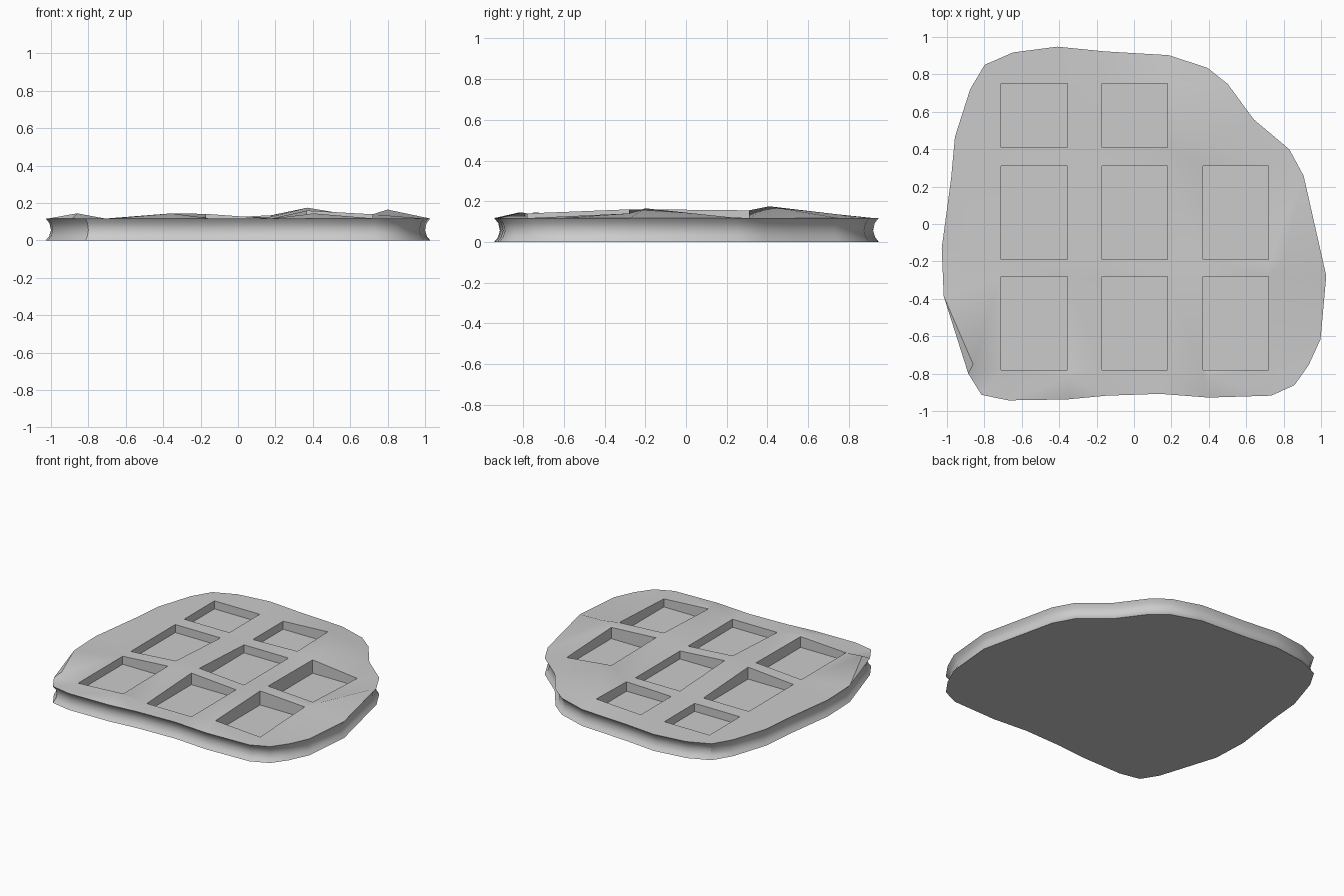
import bpy, bmesh
from mathutils import Vector
from mathutils.geometry import delaunay_2d_cdt

if "Cube" in bpy.data.objects:
    bpy.data.objects.remove(bpy.data.objects["Cube"])

# Irregular outline at the widest level, counter-clockwise
OUTLINE = [Vector(p) for p in [
    (1, -.28), (.97, -.61), (.91, -.74), (.84, -.84), (.73, -.89), (.40, -.90),
    (.14, -.88), (-.15, -.89), (-.36, -.91), (-.67, -.915), (-.80, -.89),
    (-.86, -.79), (-.99, -.38), (-1, -.13), (-.95, .24), (-.93, .46),
    (-.85, .71), (-.78, .83), (-.64, .89), (-.41, .92), (-.16, .895),
    (.18, .875), (.38, .81), (.48, .73), (.62, .54), (.81, .38), (.88, .25)]][::-1]
X_SPANS = [(-.71, -.355), (-.17, .18), (.37, .72)]
Y_SPANS = [(-.78, -.28), (-.19, .31), (.41, .75)]
FLOOR, TOP = .06, .117
# Raised spots of the uneven crust: x, y, z
BUMPS = [(.37, .41, .175), (.37, -.28, .16), (.37, -.19, .16), (.80, -.20, .165),
         (-.355, -.28, .142), (-.355, -.19, .145), (-.17, -.28, .142),
         (-.17, -.19, .142), (-.355, -.78, .137), (-.355, -.82, .145),
         (-.86, -.75, .145), (.40, -.81, .145), (.37, -.78, .14),
         (.37, .31, .155), (.72, -.19, .14), (.72, -.28, .14),
         (.18, .75, .135), (.18, .41, .127)]


def inset(points, d):
    out = []
    n = len(points)
    for i, p in enumerate(points):
        t = (points[(i + 1) % n] - points[i - 1]).normalized()
        out.append(p + Vector((-t.y, t.x)) * d)
    return out


def height(p):
    for x, y, z in BUMPS:
        if abs(p.x - x) + abs(p.y - y) < .004:
            return z
    return TOP


outline = OUTLINE[::-1]
bm = bmesh.new()

# Rounded side wall
rings = [[bm.verts.new((p.x, p.y, z)) for p in inset(outline, d)]
         for d, z in [(.028, 0), (.010, .022), (0, .055), (.008, .092), (.028, TOP)]]
n = len(outline)
for a, b in zip(rings, rings[1:]):
    for i in range(n):
        j = (i + 1) % n
        bm.faces.new((a[i], a[j], b[j], b[i]))
bm.faces.new(rings[0][::-1])

# Top crust triangulated around the pockets
pts = inset(outline, .028)
edges = [(i, (i + 1) % n) for i in range(n)]
pockets = [(x, y) for x in X_SPANS for y in Y_SPANS if not (x[0] > .3 and y[0] > .4)]
for (x0, x1), (y0, y1) in pockets:
    k = len(pts)
    pts += [Vector(c) for c in ((x0, y0), (x1, y0), (x1, y1), (x0, y1))]
    edges += [(k + i, k + (i + 1) % 4) for i in range(4)]
pts += [Vector(b[:2]) for b in BUMPS
        if all((Vector(b[:2]) - p).length > .004 for p in pts)]
verts, _, faces = delaunay_2d_cdt(pts, edges, [], 1, 1e-5)[:3]
top = [bm.verts.new((v.x, v.y, height(v))) for v in verts]
for f in faces:
    c = sum((verts[i] for i in f), Vector((0, 0))) / len(f)
    if not any(x[0] < c.x < x[1] and y[0] < c.y < y[1] for x, y in pockets):
        bm.faces.new([top[i] for i in f])

# Pocket walls and floors
for (x0, x1), (y0, y1) in pockets:
    corners = [Vector(c) for c in ((x0, y0), (x1, y0), (x1, y1), (x0, y1))]
    low = [bm.verts.new((c.x, c.y, FLOOR)) for c in corners]
    high = [bm.verts.new((c.x, c.y, height(c))) for c in corners]
    for i in range(4):
        j = (i + 1) % 4
        bm.faces.new((low[j], low[i], high[i], high[j]))
    bm.faces.new(low)

bmesh.ops.remove_doubles(bm, verts=bm.verts[:], dist=.0005)
bmesh.ops.recalc_face_normals(bm, faces=bm.faces[:])
mesh = bpy.data.meshes.new("waffle_slab")
bm.to_mesh(mesh)
bm.free()
slab = bpy.data.objects.new("waffle_slab", mesh)
bpy.context.collection.objects.link(slab)
bpy.context.view_layer.objects.active = slab
slab.select_set(True)
bpy.ops.object.shade_smooth_by_angle(angle=.6)
